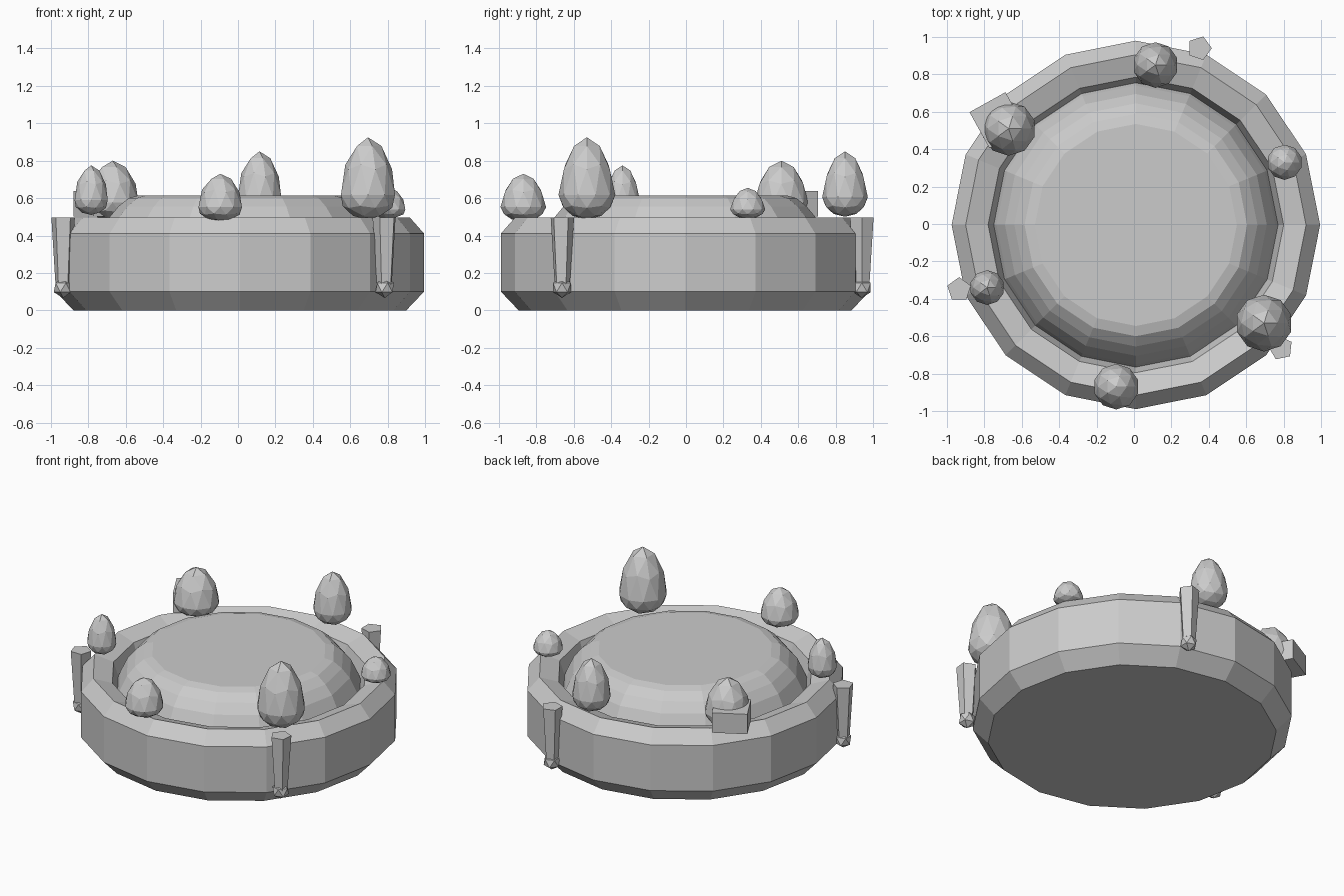
import bpy, bmesh
from math import sin, cos, tau, radians
from mathutils import Matrix, Vector

cube = bpy.data.objects.get("Cube")
if cube:
    bpy.data.objects.remove(cube, do_unlink=True)

grey = bpy.data.materials.new("stone grey")
grey.use_nodes = True
grey.diffuse_color = (0.6, 0.6, 0.6, 1)
grey.node_tree.nodes["Principled BSDF"].inputs["Base Color"].default_value = (0.6, 0.6, 0.6, 1)


def finish(bm, name):
    bmesh.ops.recalc_face_normals(bm, faces=bm.faces)
    mesh = bpy.data.meshes.new(name)
    bm.to_mesh(mesh)
    bm.free()
    mesh.materials.append(grey)
    obj = bpy.data.objects.new(name, mesh)
    bpy.context.collection.objects.link(obj)
    return obj


def lathe(name, profile, sides=16, centre=(0.01, -0.005)):
    """Faceted solid of revolution, capped at both ends."""
    bm = bmesh.new()
    rings = []
    for r, z in profile:
        rings.append([bm.verts.new((centre[0] + r * cos(tau * i / sides),
                                    centre[1] + r * sin(tau * i / sides), z))
                      for i in range(sides)])
    for low, high in zip(rings, rings[1:]):
        for i in range(sides):
            j = (i + 1) % sides
            bm.faces.new((low[i], low[j], high[j], high[i]))
    bm.faces.new(rings[0])
    bm.faces.new(rings[-1])
    return finish(bm, name)


def egg(name, x, y, radius, bottom, top):
    """Low-poly bulb: an icosphere with a short underside and a tall crown."""
    bm = bmesh.new()
    bmesh.ops.create_icosphere(bm, subdivisions=2, radius=1)
    belly = bottom + 0.3 * (top - bottom)
    for v in bm.verts:
        z = v.co.z
        pinch = 1 - 0.12 * max(z, 0)
        height = (top - belly) if z > 0 else (belly - bottom)
        v.co = Vector((x + radius * pinch * v.co.x, y + radius * pinch * v.co.y, belly + height * z))
    return finish(bm, name)


def hanging_post(name, x, y, turn):
    """Five-sided post, wider at the top, ending in a faceted knob."""
    bm = bmesh.new()
    bmesh.ops.create_cone(bm, cap_ends=True, segments=5, radius1=0.042, radius2=0.066, depth=0.37,
                          matrix=Matrix.Translation((x, y, 0.31)) @ Matrix.Rotation(turn, 4, 'Z'))
    bmesh.ops.create_icosphere(bm, subdivisions=1, radius=0.056,
                               matrix=Matrix.Translation((x, y, 0.122)))
    return finish(bm, name)


# Bowl with chamfered foot, sloping rim, inner wall and central dome
lathe("bowl_and_dome", [
    (0.89, 0), (0.985, 0.10), (0.985, 0.41), (0.91, 0.495),
    (0.79, 0.455), (0.76, 0.36), (0.745, 0.40),
    (0.70, 0.495), (0.65, 0.555), (0.595, 0.60), (0.54, 0.615)])

# Bulbs standing on the rim
for name, *shape in [
        ("front_left_bulb", 0.695, -0.53, 0.152, 0.485, 0.925),
        ("back_bulb", 0.115, 0.85, 0.122, 0.50, 0.85),
        ("back_right_bulb", -0.67, 0.51, 0.145, 0.48, 0.80),
        ("front_bulb", -0.095, -0.87, 0.122, 0.475, 0.73),
        ("right_bulb", -0.785, -0.34, 0.093, 0.51, 0.775),
        ("left_bulb", 0.805, 0.33, 0.094, 0.49, 0.655)]:
    egg(name, *shape)

# Posts hanging on the outer wall
hanging_post("front_left_post", 0.785, -0.663, radians(-60))
hanging_post("right_post", -0.935, -0.35, radians(0))
hanging_post("back_post", 0.35, 0.94, radians(54))

# Block jutting out behind the back right bulb
bm = bmesh.new()
bmesh.ops.create_cube(bm, size=1, matrix=Matrix.Translation((-0.73, 0.555, 0.57))
                      @ Matrix.Rotation(radians(29), 4, 'Z')
                      @ Matrix.Diagonal((0.22, 0.22, 0.135, 1)))
finish(bm, "rim_block")
